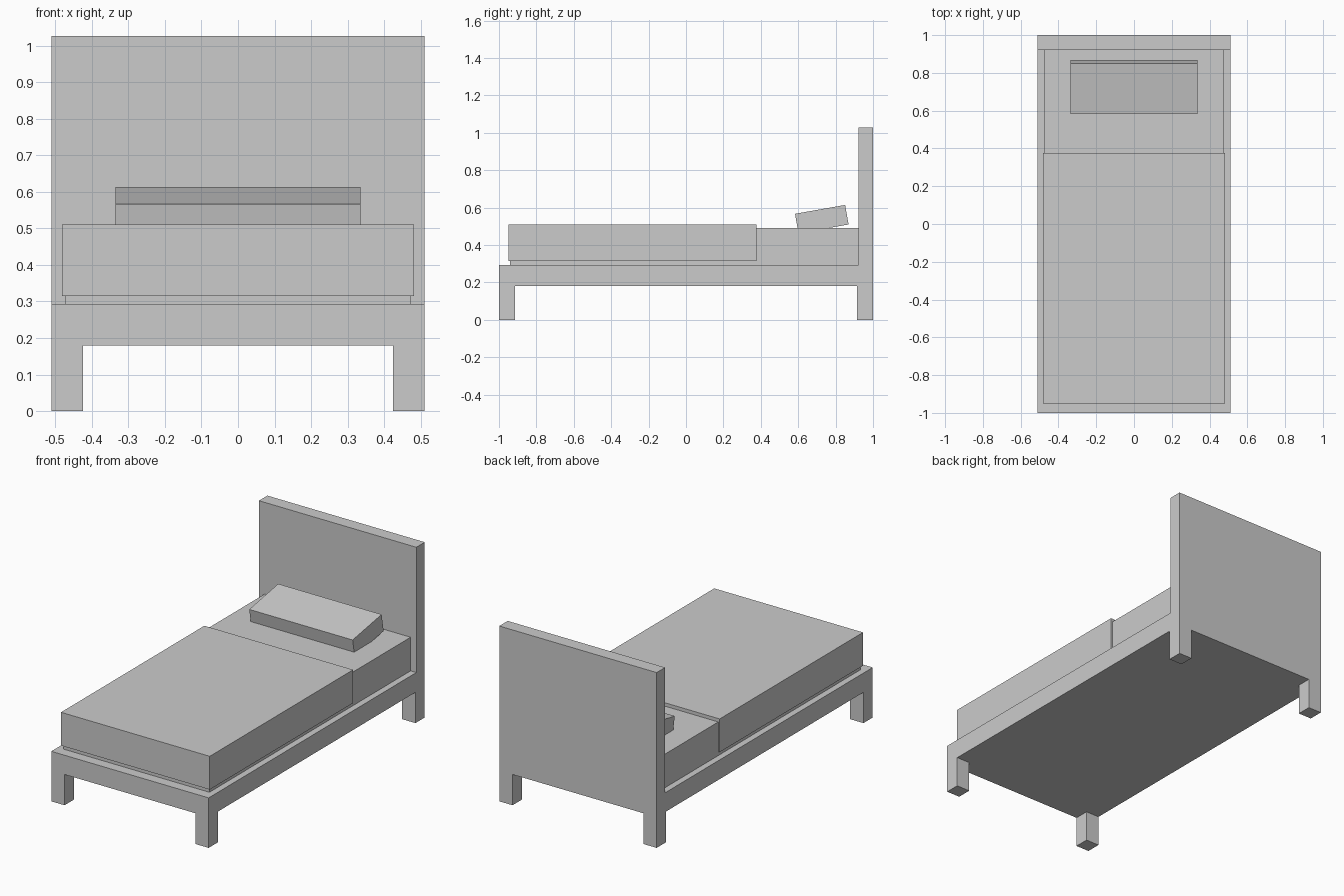
import bpy, bmesh, math
from mathutils import Matrix, Vector

if "Cube" in bpy.data.objects:
    bpy.data.objects.remove(bpy.data.objects["Cube"], do_unlink=True)

grey = bpy.data.materials.new("plain grey")
grey.use_nodes = True
colour = (0.6, 0.6, 0.6, 1)
grey.diffuse_color = colour
grey.node_tree.nodes["Principled BSDF"].inputs["Base Color"].default_value = colour


def box(bm, low, high):
    low, high = Vector(low), Vector(high)
    bmesh.ops.create_cube(bm, size=1, matrix=Matrix.Translation((low + high) / 2)
                          @ Matrix.Diagonal((*(high - low), 1)))


def finish(bm, name):
    bmesh.ops.recalc_face_normals(bm, faces=bm.faces[:])
    mesh = bpy.data.meshes.new(name)
    bm.to_mesh(mesh)
    bm.free()
    mesh.materials.append(grey)
    obj = bpy.data.objects.new(name, mesh)
    bpy.context.collection.objects.link(obj)
    return obj


def raise_faces(bm, faces, height):
    # Extrude faces along z to an absolute height
    result = bmesh.ops.extrude_face_region(bm, geom=faces)
    for item in result["geom"]:
        if isinstance(item, bmesh.types.BMVert):
            item.co.z = height
    bmesh.ops.delete(bm, geom=faces, context='FACES')


# Bed frame: one slab with legs and headboard drawn out of it
half_width, leg_x, leg_y, board_y = 0.51, 0.424, 0.914, 0.922
bm = bmesh.new()
box(bm, (-half_width, -1, 0.18), (half_width, 1, 0.293))
for axis, cuts in ((0, (-leg_x, leg_x)), (1, (-leg_y, leg_y, board_y))):
    for cut in cuts:
        point, normal = Vector(), Vector()
        point[axis], normal[axis] = cut, 1
        bmesh.ops.bisect_plane(bm, geom=bm.verts[:] + bm.edges[:] + bm.faces[:],
                               plane_co=point, plane_no=normal)
bm.normal_update()
centres = [(f, f.calc_center_median()) for f in bm.faces]
feet = [f for f, c in centres
        if f.normal.z < -0.9 and abs(c.x) > leg_x and abs(c.y) > leg_y]
board = [f for f, c in centres if f.normal.z > 0.9 and c.y > board_y]
raise_faces(bm, feet, 0)
raise_faces(bm, board, 1.027)
bmesh.ops.dissolve_limit(bm, angle_limit=0.01, verts=bm.verts[:], edges=bm.edges[:])
finish(bm, "bed_frame")

# Mattress and the blanket wrapped over it
for name, low, high in (
        ("mattress", (-0.473, -0.94, 0.293), (0.473, board_y, 0.49)),
        ("blanket", (-0.482, -0.95, 0.315), (0.482, 0.377, 0.51))):
    bm = bmesh.new()
    box(bm, low, high)
    finish(bm, name)

# Pillow leaning up toward the headboard
bm = bmesh.new()
box(bm, (-0.335, -0.136, -0.053), (0.335, 0.136, 0.053))
pillow = finish(bm, "pillow")
pillow.location = (0, 0.726, 0.538)
pillow.rotation_euler.x = math.radians(10)
